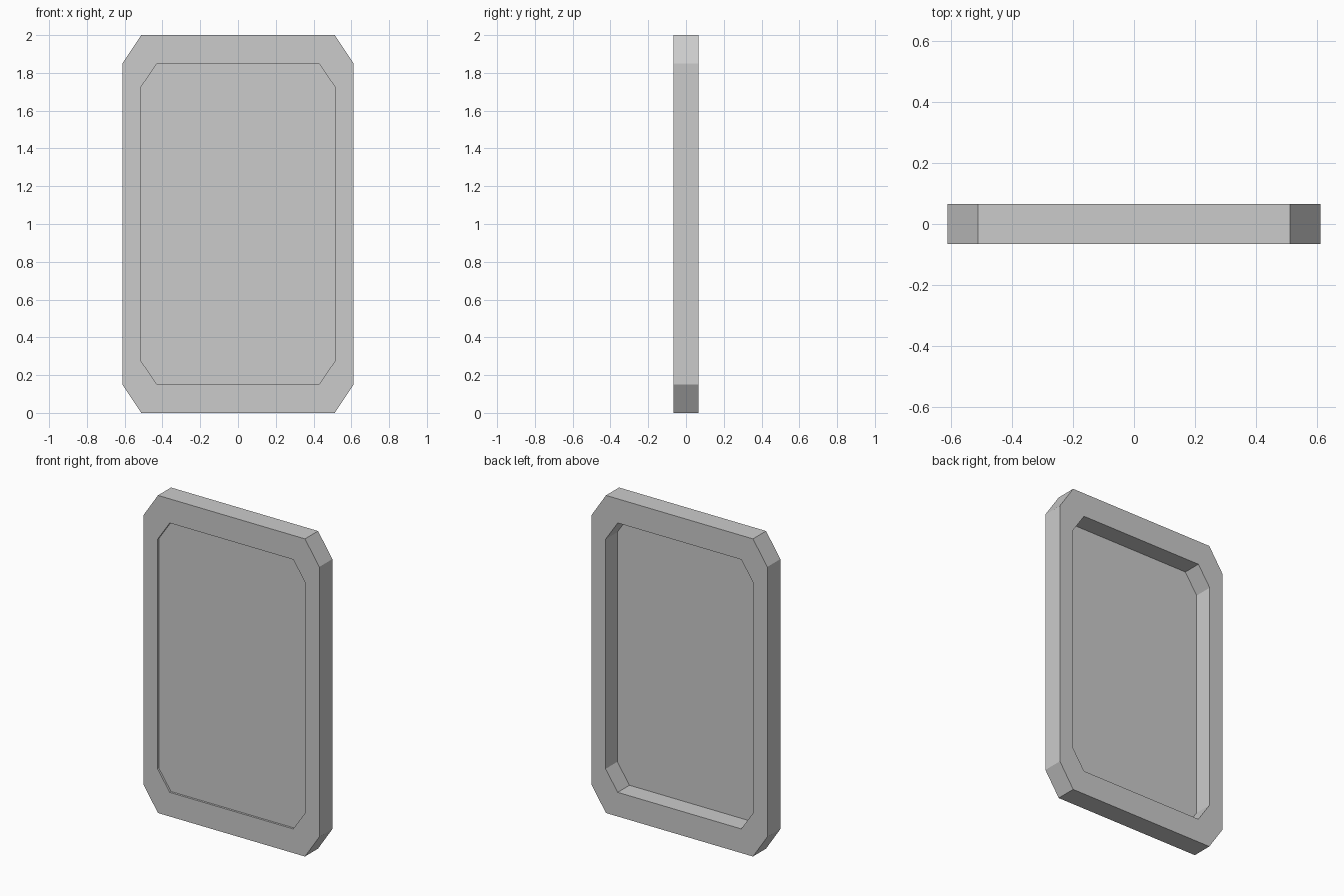
import bpy, bmesh

if "Cube" in bpy.data.objects:
    bpy.data.objects.remove(bpy.data.objects["Cube"])


def octagon(hx, z0, z1, cx, cz):
    """Chamfered rectangle outline in the xz plane."""
    return [(-hx + cx, z0), (hx - cx, z0), (hx, z0 + cz), (hx, z1 - cz),
            (hx - cx, z1), (-hx + cx, z1), (-hx, z1 - cz), (-hx, z0 + cz)]


def finish(name, bm):
    bm.normal_update()
    mesh = bpy.data.meshes.new(name)
    bm.to_mesh(mesh)
    bm.free()
    obj = bpy.data.objects.new(name, mesh)
    bpy.context.collection.objects.link(obj)
    return obj


HALF_DEPTH = 0.065
outer = octagon(0.612, 0.0, 2.0, 0.10, 0.15)
inner = octagon(0.515, 0.152, 1.848, 0.085, 0.125)

# Frame: four outline loops bridged into a closed ring
bm = bmesh.new()
loops = [[bm.verts.new((x, y, z)) for x, z in outline]
         for outline, y in ((outer, -HALF_DEPTH), (outer, HALF_DEPTH),
                            (inner, HALF_DEPTH), (inner, -HALF_DEPTH))]
for a, b in zip(loops, loops[1:] + loops[:1]):
    for i in range(8):
        j = (i + 1) % 8
        bm.faces.new((a[i], b[i], b[j], a[j]))
bmesh.ops.recalc_face_normals(bm, faces=bm.faces)
finish("frame", bm)

# Thin panel set just behind the front of the frame
bm = bmesh.new()
bm.faces.new([bm.verts.new((x, -0.052, z)) for x, z in inner])
finish("panel", bm)
